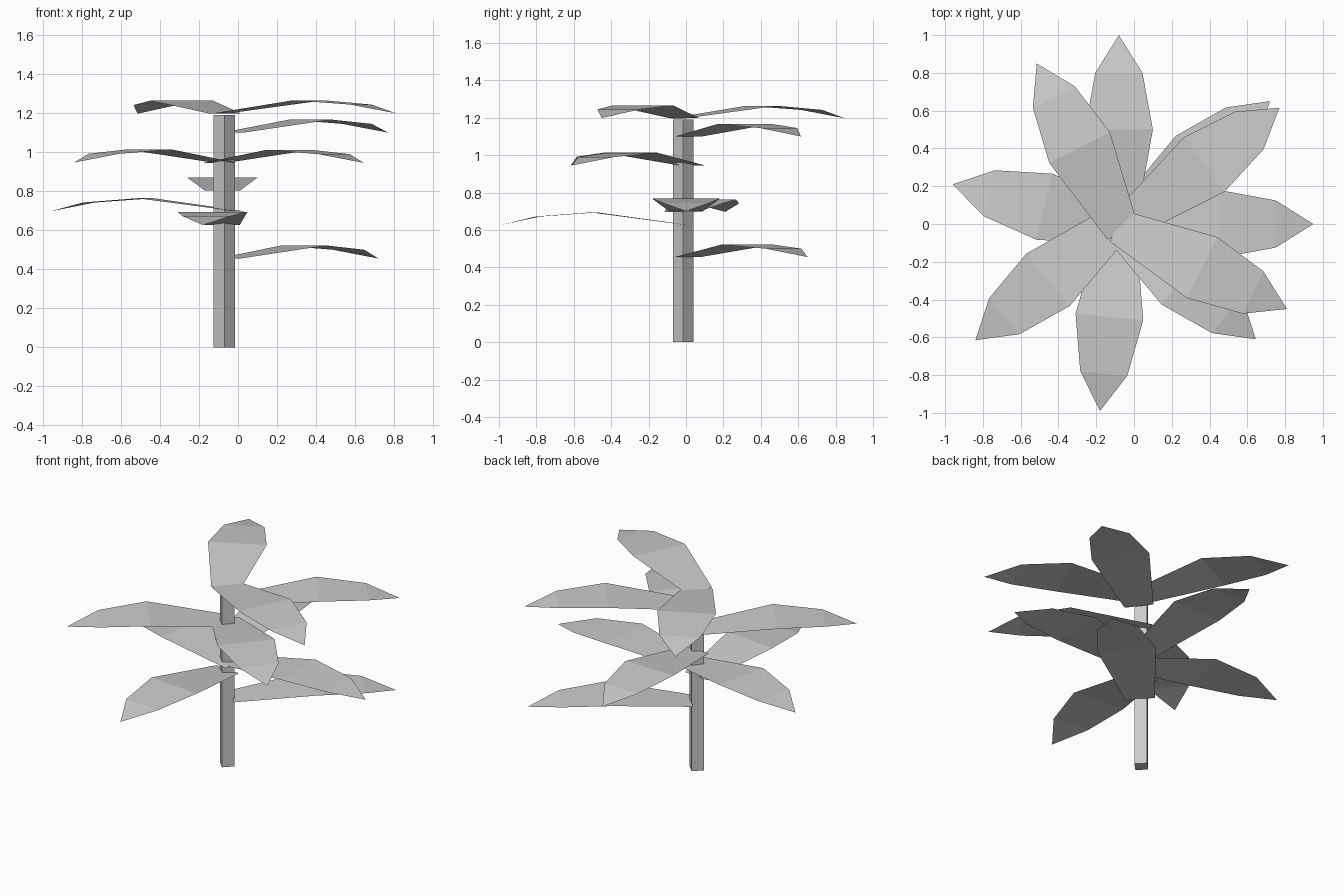
import bpy
import bmesh
from math import radians
from mathutils import Matrix, Vector

cube = bpy.data.objects.get("Cube")
if cube:
    bpy.data.objects.remove(cube, do_unlink=True)

# One plain grey for the whole plant
grey = bpy.data.materials.new("plain grey")
grey.use_nodes = True
colour = (0.6, 0.6, 0.6, 1)
grey.diffuse_color = colour
grey.node_tree.nodes["Principled BSDF"].inputs["Base Color"].default_value = colour


def add_object(name, bm):
    mesh = bpy.data.meshes.new(name)
    bm.to_mesh(mesh)
    bm.free()
    mesh.materials.append(grey)
    obj = bpy.data.objects.new(name, mesh)
    bpy.context.collection.objects.link(obj)
    return obj


# Square trunk set cornerwise
TRUNK_HEIGHT = 1.19
bm = bmesh.new()
bmesh.ops.create_cone(bm, cap_ends=True, segments=4, radius1=0.055,
                      radius2=0.055, depth=TRUNK_HEIGHT)
trunk = add_object("trunk", bm)
trunk.location = (-0.07, -0.015, TRUNK_HEIGHT / 2)

# Leaf sections: distance along the leaf, half width, rise
SECTIONS = [(0, 0.09, 0), (0.5, 0.18, 0.067), (0.8, 0.125, 0.045)]


def add_leaf(name, tip, angle, z):
    """Arched flat leaf whose tip lies at the given point."""
    bm = bmesh.new()
    rows = [[bm.verts.new((x, side * w, h)) for side in (-1, 1)]
            for x, w, h in SECTIONS]
    for (a, b), (c, d) in zip(rows, rows[1:]):
        bm.faces.new((a, c, d, b))
    end = bm.verts.new((1, 0, 0))
    bm.faces.new((rows[-1][0], end, rows[-1][1]))
    turn = Matrix.Rotation(radians(angle), 4, "Z")
    base = Vector((*tip, z)) - turn @ Vector((1, 0, 0))
    bm.transform(Matrix.Translation(base) @ turn)
    return add_object(name, bm)


# Leaves from the crown down
add_leaf("crown_leaf_back", (-0.515, 0.85), 117, 1.197)
add_leaf("crown_leaf_front", (0.81, -0.45), -26, 1.199)
add_leaf("upper_leaf_back", (0.77, 0.615), 37, 1.1)
add_leaf("middle_leaf_right", (-0.84, -0.615), 219.7, 0.947)
add_leaf("middle_leaf_left", (0.645, -0.61), 320, 0.945)
add_leaf("back_leaf", (-0.08, 1.0), 90, 0.803)
add_leaf("right_leaf", (-0.96, 0.21), 166.3, 0.697)
add_leaf("left_leaf", (0.95, 0), 0, 0.7)
add_leaf("front_leaf", (-0.18, -0.99), 264.3, 0.627)
add_leaf("lowest_leaf", (0.72, 0.65), 40, 0.455)
